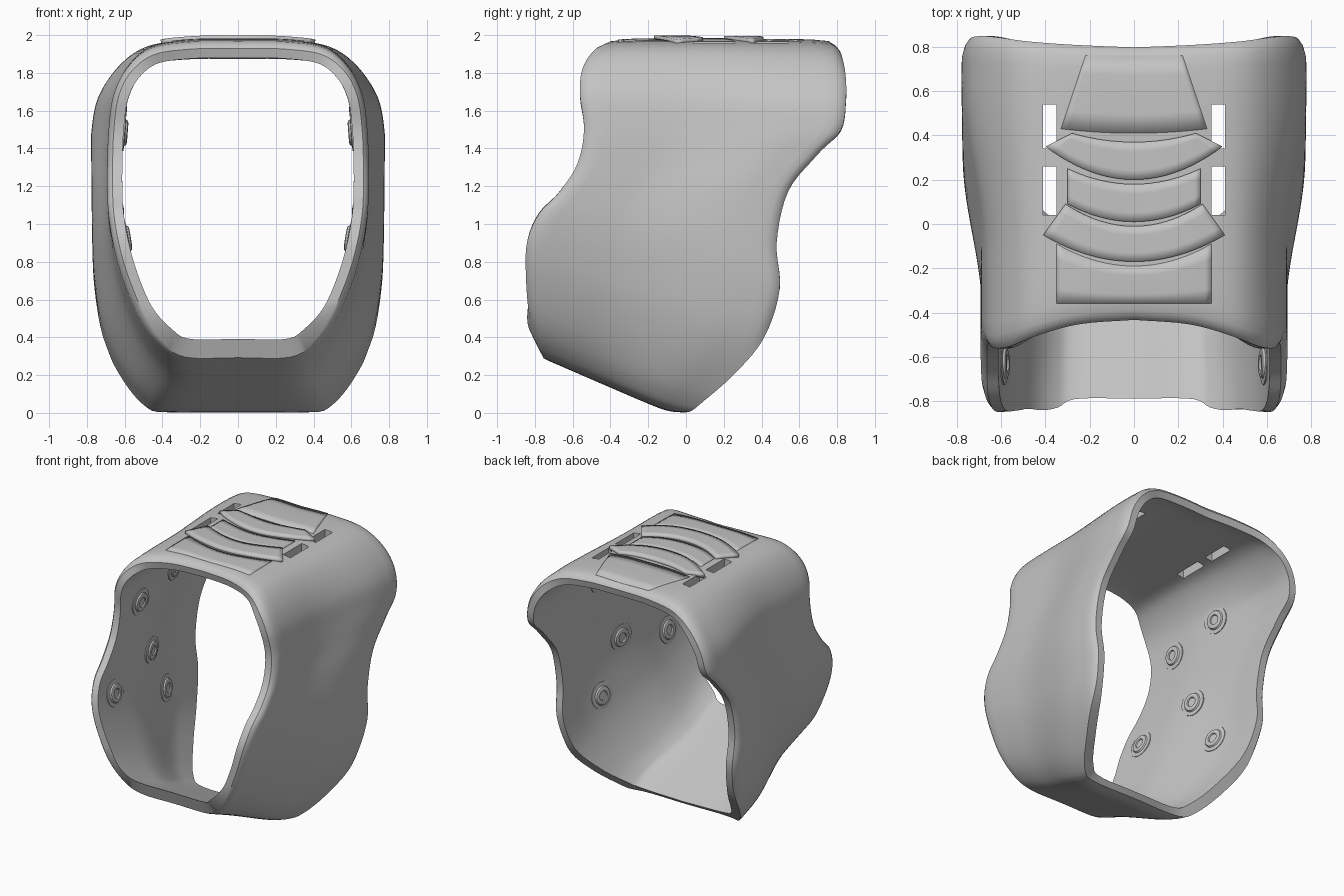
import bpy
from math import sin, cos, sqrt, tau
from mathutils import Vector
from mathutils.bvhtree import BVHTree

cube = bpy.data.objects.get("Cube")
if cube:
    bpy.data.objects.remove(cube, do_unlink=True)

WALL = 0.08

grey = bpy.data.materials.new("neutral grey")
grey.use_nodes = True
grey.diffuse_color = (0.55, 0.55, 0.55, 1)
shader = grey.node_tree.nodes["Principled BSDF"]
shader.inputs["Base Color"].default_value = grey.diffuse_color
shader.inputs["Roughness"].default_value = 0.6


def make_object(name, verts, faces):
    mesh = bpy.data.meshes.new(name)
    mesh.from_pydata(verts, [], faces)
    mesh.materials.append(grey)
    obj = bpy.data.objects.new(name, mesh)
    bpy.context.collection.objects.link(obj)
    return obj


def activate(obj):
    bpy.ops.object.select_all(action="DESELECT")
    obj.select_set(True)
    bpy.context.view_layer.objects.active = obj


def smooth(obj, angle=0.6):
    activate(obj)
    bpy.ops.object.shade_smooth_by_angle(angle=angle)


def smoothstep(low, high, value):
    t = min(max((value - low) / (high - low), 0), 1)
    return t * t * (3 - 2 * t)


def curve_through(points, steps):
    """Catmull-Rom curve through the points."""
    ends = [2 * points[0] - points[1]] + points + [2 * points[-1] - points[-2]]
    result = []
    for a, b, c, d in zip(ends, ends[1:], ends[2:], ends[3:]):
        for k in range(steps):
            t = k / steps
            result.append(b + (c - a) * t / 2
                          + (2 * a - 5 * b + 4 * c - d) * t * t / 2
                          + (3 * b - a - 3 * c + d) * t ** 3 / 2)
    return result + [points[-1]]


def mirrored(half):
    """Close a half rim, bottom centre to top centre, into a full loop."""
    return half + [Vector((-p.x, p.y, p.z)) for p in half[-2:0:-1]]


# Wavy front and back rims, from bottom centre up to top centre
front_rim = [
    (0, -.755, .29), (.28, -.757, .293), (.41, -.8, .37), (.52, -.835, .51),
    (.61, -.85, .72), (.66, -.842, .9), (.685, -.78, 1.05), (.692, -.67, 1.17),
    (.692, -.575, 1.32), (.685, -.54, 1.5), (.66, -.56, 1.68),
    (.59, -.555, 1.82), (.46, -.515, 1.92), (.25, -.46, 1.953), (0, -.44, 1.957)]
back_rim = [
    (0, 0, -.04), (.36, 0, -.03), (.5, .07, .04), (.62, .24, .19),
    (.715, .41, .39), (.76, .495, .65), (.772, .48, .9), (.775, .54, 1.17),
    (.777, .69, 1.36), (.775, .82, 1.5), (.74, .847, 1.67),
    (.64, .845, 1.82), (.48, .83, 1.92), (.25, .815, 1.95), (0, .805, 1.95)]
front_loop = mirrored(curve_through([Vector(p) for p in front_rim], 5))
back_loop = mirrored(curve_through([Vector(p) for p in back_rim], 5))

# Middle surface of the loft: flared to the back and crowned on top
count, steps = len(front_loop), 24
stations = [k / steps for k in range(steps + 1)]
stations = [0, .008, .02] + stations[1:-1] + [.98, .992, 1]
sheet = []
for v in stations:
    flare = smoothstep(.3, .85, v)
    for f, b in zip(front_loop, back_loop):
        p = f.lerp(b, v)
        p.x = f.x + (b.x - f.x) * flare
        p.z += .022 * (1 - (2 * v - 1) ** 8) * smoothstep(1.75, 1.94, p.z)
        sheet.append(p)


def strip(a, b):
    """Quads joining the loops that start at vertices a and b."""
    return [(a + i, b + i, b + (i + 1) % count, a + (i + 1) % count)
            for i in range(count)]


starts = [j * count for j in range(len(stations))]
outer_faces = [q for a, b in zip(starts, starts[1:]) for q in strip(a, b)]
guide = bpy.data.meshes.new("guide")
guide.from_pydata(sheet, [], outer_faces)
normals = [v.normal.copy() for v in guide.vertices]
bpy.data.meshes.remove(guide)

# Shell: rounded outer skin, flat sole, inner skin and the two rims
outer, inner = [], []
for n, (p, normal) in enumerate(zip(sheet, normals)):
    v = stations[n // count]
    edge = 1 - min(v, 1 - v, .045) / .045
    skin = p - normal * .028 * edge ** 2 * smoothstep(.25, .5, p.z)
    skin.z = (skin.z + sqrt(skin.z ** 2 + .0004)) / 2
    outer.append(skin)
    lip = (1 - smoothstep(0, .15, v)) * (1 - smoothstep(.3, .6, p.z))
    inner.append(p - normal * WALL + Vector((0, -.065, .028)) * lip)
total = len(outer)
faces = outer_faces + [tuple(i + total for i in reversed(q)) for q in outer_faces]
faces += strip(total, 0) + strip(starts[-1], starts[-1] + total)
shell = make_object("shell", outer + inner, faces)
surface = BVHTree.FromPolygons(outer, outer_faces)

# Slots through the top, two on each side
for side in (-1, 1):
    for y, length in ((.44, .2), (.15, .22)):
        bpy.ops.mesh.primitive_cube_add(size=1, location=(side * .38, y, 1.95))
        cutter = bpy.context.object
        cutter.scale = (.06, length, .4)
        cutter.hide_render = True
        cut = shell.modifiers.new("slot", "BOOLEAN")
        cut.operation = "DIFFERENCE"
        cut.solver = "EXACT"
        cut.object = cutter
        activate(shell)
        bpy.ops.object.modifier_apply(modifier=cut.name)
        bpy.data.objects.remove(cutter, do_unlink=True)
smooth(shell)


def top_plate(name, half_width, lower, upper, height):
    """Thin plate hugging the top; widths and edges are functions."""
    nx, ny = 24, 4
    pts, quads = [], []
    for j in range(ny + 1):
        for i in range(nx + 1):
            s, t = 2 * i / nx - 1, j / ny
            x = s * half_width(t)
            y = lower(s) + (upper(s) - lower(s)) * t
            hit = surface.ray_cast(Vector((x, y, 3)), Vector((0, 0, -1)))[0]
            pts.append((x, y, hit.z + height))
    for j in range(ny):
        for i in range(nx):
            a = j * (nx + 1) + i
            quads.append((a, a + 1, a + nx + 2, a + nx + 1))
    plate = make_object(name, pts, quads)
    thick = plate.modifiers.new("thickness", "SOLIDIFY")
    thick.thickness = height + .01
    thick.offset = -1
    smooth(plate)


# Raised panels and curved bands on the top
top_plate("rear_top_panel", lambda t: .33 - .11 * t,
          lambda s: .41 + .02 * s * s, lambda s: .76, .005)
top_plate("rear_curved_band", lambda t: .4 - .12 * t,
          lambda s: .2 + .15 * s * s, lambda s: .37 + .04 * s * s, .02)
top_plate("middle_panel", lambda t: .3,
          lambda s: .01 + .08 * s * s, lambda s: .18 + .07 * s * s, .007)
top_plate("front_curved_band", lambda t: .41 - .1 * t,
          lambda s: -.17 + .12 * s * s, lambda s: -.01 + .1 * s * s, .02)
top_plate("front_top_panel", lambda t: .35,
          lambda s: -.36, lambda s: -.19 + .1 * s * s, .005)

# Low round studs on the inner side walls
stud_profile = [(.1, -.01), (.098, .006), (.07, .008), (.064, .018),
                (.052, .022), (.036, .02), (.032, .012)]
stud_places = [(.12, 1.59), (-.3, 1.49), (-.14, 1.05), (-.63, .91), (.06, .67)]
segments = 24
for side, label in ((1, "left"), (-1, "right")):
    for number, (y, z) in enumerate(stud_places, 1):
        hit, normal, _, _ = surface.ray_cast(Vector((0, y, z)),
                                             Vector((side, 0, 0)))
        inward = -normal if normal.x * side > 0 else normal
        pts = [(r * cos(tau * k / segments), r * sin(tau * k / segments), h)
               for r, h in stud_profile for k in range(segments)]
        quads = []
        for ring in range(len(stud_profile) - 1):
            quads += [(ring * segments + k, ring * segments + (k + 1) % segments,
                       (ring + 1) * segments + (k + 1) % segments,
                       (ring + 1) * segments + k) for k in range(segments)]
        quads.append(tuple(range(len(pts) - segments, len(pts))))
        stud = make_object(f"{label}_stud_{number}", pts, quads)
        stud.location = hit + inward * WALL
        stud.rotation_euler = inward.to_track_quat("Z", "Y").to_euler()
        smooth(stud)
